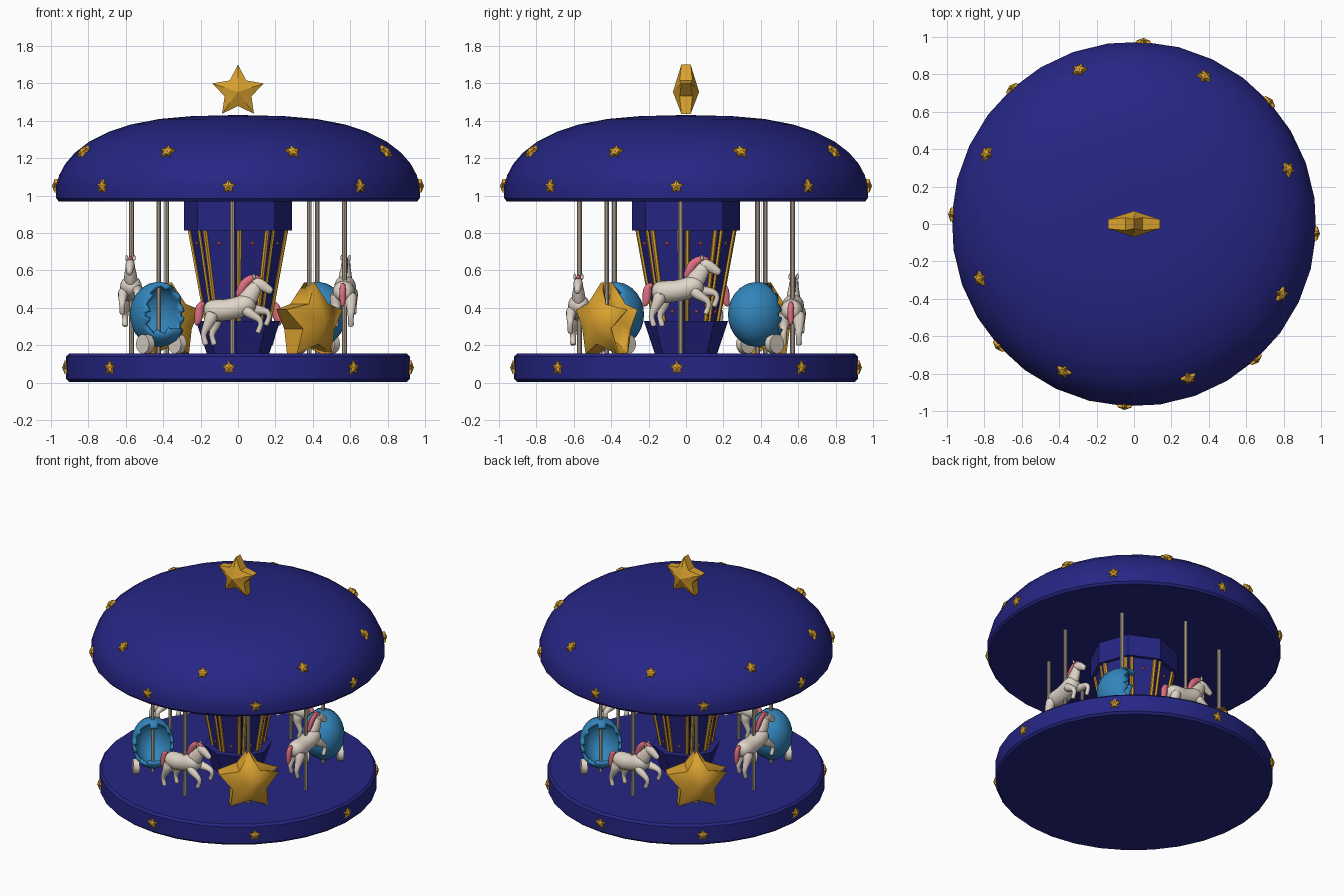
import bpy, bmesh, math
from mathutils import Vector, Matrix

if "Cube" in bpy.data.objects:
    bpy.data.objects.remove(bpy.data.objects["Cube"])

TURN = math.radians(-3)          # whole ride is turned slightly
EIGHTH = math.pi / 4


def material(name, rgb):
    m = bpy.data.materials.new(name)
    m.diffuse_color = (*rgb, 1)
    m.use_nodes = True
    m.node_tree.nodes["Principled BSDF"].inputs["Base Color"].default_value = m.diffuse_color
    return m


NAVY = material("navy", (0.019, 0.019, 0.235))
GOLD = material("gold", (0.70, 0.36, 0.028))
BLUE = material("sky blue", (0.032, 0.235, 0.50))
CREAM = material("cream", (0.74, 0.66, 0.57))
TAN = material("pole tan", (0.58, 0.49, 0.40))
PINK = material("pink", (0.75, 0.16, 0.22))


def finish(name, bm, mat, matrix=Matrix(), angle=35, subsurf=0, thick=0):
    bmesh.ops.recalc_face_normals(bm, faces=bm.faces)
    me = bpy.data.meshes.new(name)
    bm.to_mesh(me)
    bm.free()
    me.materials.append(mat)
    me.polygons.foreach_set("use_smooth", [True] * len(me.polygons))
    me.set_sharp_from_angle(angle=math.radians(angle))
    ob = bpy.data.objects.new(name, me)
    ob.matrix_world = matrix
    bpy.context.collection.objects.link(ob)
    if thick:
        s = ob.modifiers.new("shell", 'SOLIDIFY')
        s.thickness = thick
    if subsurf:
        s = ob.modifiers.new("smooth", 'SUBSURF')
        s.levels = s.render_levels = subsurf
    return ob


def lathe(bm, profile, n):
    """Turn (radius, height) points around z, with closed ends."""
    rings = [[bm.verts.new((r * math.cos(2 * math.pi * i / n + TURN),
                            r * math.sin(2 * math.pi * i / n + TURN), z))
              for i in range(n)] for r, z in profile]
    for a, b in zip(rings, rings[1:]):
        for i in range(n):
            j = (i + 1) % n
            bm.faces.new((a[i], a[j], b[j], b[i]))
    bm.faces.new(rings[0])
    bm.faces.new(rings[-1])


def tube(bm, pts, n=8, wide=1.0):
    """Sweep rings through (x, y, z, radius) points."""
    rings = []
    for k, (x, y, z, r) in enumerate(pts):
        a, b = pts[max(k - 1, 0)], pts[min(k + 1, len(pts) - 1)]
        t = (Vector(b[:3]) - Vector(a[:3])).normalized()
        side = Vector((0, 1, 0))
        side = (side - t * side.dot(t)).normalized()
        up = t.cross(side)
        rings.append([bm.verts.new(Vector((x, y, z)) + side * (r * wide * math.cos(2 * math.pi * i / n))
                                   + up * (r * math.sin(2 * math.pi * i / n))) for i in range(n)])
    for a, b in zip(rings, rings[1:]):
        for i in range(n):
            j = (i + 1) % n
            bm.faces.new((a[i], a[j], b[j], b[i]))
    bm.faces.new(rings[0])
    bm.faces.new(rings[-1])


def star(name, size, tip, notch, mid, matrix, opening=(), thick=0, ratio=0.52):
    """Puffy five-pointed star facing local x; rim faces in opening stay open."""
    bm = bmesh.new()
    sides = []
    for s in (1, -1):
        ring = []
        for i in range(10):
            a = math.pi / 2 - i * math.pi / 5
            r, t = (size, tip) if i % 2 == 0 else (size * ratio, notch)
            ring.append(bm.verts.new((s * t, r * math.cos(a), r * math.sin(a))))
        c = bm.verts.new((s * mid, 0, 0))
        for i in range(10):
            bm.faces.new((ring[i], ring[(i + 1) % 10], c))
        sides.append(ring)
    f, b = sides
    for i in range(10):
        if i not in opening:
            j = (i + 1) % 10
            bm.faces.new((f[i], f[j], b[j], b[i]))
    return finish(name, bm, GOLD, matrix, 25, thick=thick)


def polar(r, a, z, tilt=0):
    return (Matrix.Translation((r * math.cos(a), r * math.sin(a), z))
            @ Matrix.Rotation(a, 4, 'Z') @ Matrix.Rotation(-tilt, 4, 'Y'))


# Platform and domed roof
bm = bmesh.new()
lathe(bm, [(.905, 0.005), (.92, .02), (.92, .14), (.905, .155)], 32)
finish("platform", bm, NAVY)
bm = bmesh.new()
lathe(bm, [(.96, .97), (.973, .985), (.975, 1.05), (.957, 1.11), (.925, 1.17), (.873, 1.23),
           (.795, 1.29), (.695, 1.34), (.575, 1.38), (.42, 1.41), (.25, 1.425), (.05, 1.43)], 32)
finish("roof", bm, NAVY)

# Central column: foot, shaft and crown, all eight-sided
for name, prof in (("column_foot", [(.165, .15), (.225, .33)]),
                   ("column_shaft", [(.175, .33), (.265, .815)]),
                   ("column_crown", [(.29, .815), (.29, .972)])):
    bm = bmesh.new()
    lathe(bm, prof, 8)
    finish(name, bm, NAVY, angle=20)

# Paired gold strips along the column corners, pink bulbs on its faces
bars, bulbs = bmesh.new(), bmesh.new()
for k in range(8):
    def corner(r, i):
        a = TURN + i * EIGHTH
        return Vector((r * math.cos(a), r * math.sin(a), 0))
    for d in (-1, 1):
        lo = corner(.175, k).lerp(corner(.175, k + d), .11)
        hi = corner(.265, k).lerp(corner(.265, k + d), .11)
        tube(bars, [(lo.x, lo.y, .33, .012), (hi.x, hi.y, .815, .013)], 6)
    for z in (.38, .745):
        r = (.175 + (z - .33) / .485 * .09) * math.cos(EIGHTH / 2)
        bmesh.ops.create_icosphere(bulbs, subdivisions=1, radius=.012,
                                   matrix=polar(r, TURN + (k + .5) * EIGHTH, z))
finish("column_strips", bars, GOLD)
finish("column_bulbs", bulbs, PINK)

# Small stars on platform and roof, big star on top
for k in range(8):
    a = TURN + k * EIGHTH
    star("platform_star", .04, .009, .012, .024, polar(.918, a, .08))
    star("roof_rim_star", .04, .009, .012, .024, polar(.972, a, 1.05))
    star("roof_upper_star", .042, .009, .012, .024,
         polar(.875, a + EIGHTH / 2, 1.235, math.radians(42)))
star("top_star", .145, .025, .034, .07, polar(0, math.pi / 2, 1.555))


# Horse, facing local x, with mane and tail
def horse(matrix):
    bm = bmesh.new()
    tube(bm, [(-.155, 0, .39, .025), (-.135, 0, .388, .055), (-.09, 0, .386, .066), (-.03, 0, .388, .061),
              (.03, 0, .402, .062), (.075, 0, .418, .064), (.108, 0, .432, .048), (.12, 0, .437, .02)], 10)
    tube(bm, [(.06, 0, .42, .06), (.095, 0, .465, .05), (.12, 0, .505, .04), (.135, 0, .54, .03)], 10, .75)
    tube(bm, [(.105, 0, .535, .02), (.122, 0, .535, .034), (.155, 0, .523, .034),
              (.185, 0, .503, .025), (.207, 0, .488, .022), (.214, 0, .484, .012)], 10, .8)
    for s in (1, -1):
        tube(bm, [(.12, s * .018, .55, .011), (.117, s * .02, .57, .010), (.112, s * .021, .585, .003)], 6)
        # front legs raised, hind legs kicking back
        u = .02 * s
        tube(bm, [(.06, s * .035, .40, .038), (.12 + u, s * .042, .375 + u * .6, .028),
                  (.168 + u, s * .042, .362 + u, .021), (.178 + u, s * .042, .335 + u, .017),
                  (.165 + u, s * .042, .305 + u, .014), (.155 + u, s * .042, .283 + u, .019)], 8)
        tube(bm, [(-.10, s * .035, .385, .046), (-.10 + u, s * .042, .325, .034),
                  (-.125 + u, s * .042, .28, .021), (-.135 + u, s * .042, .255, .018),
                  (-.125 + u, s * .042, .225, .015), (-.118 + u, s * .042, .197, .021)], 8)
    finish("horse", bm, CREAM, matrix, 60, 1)
    bm = bmesh.new()
    tube(bm, [(.025, 0, .455, .012), (.04, 0, .49, .025), (.062, 0, .53, .027), (.092, 0, .557, .025),
              (.13, 0, .565, .018), (.158, 0, .55, .008)], 8, .65)
    finish("mane", bm, PINK, matrix, 60, 1)
    bm = bmesh.new()
    tube(bm, [(-.145, 0, .42, .012), (-.165, 0, .425, .02), (-.18, 0, .395, .027), (-.178, 0, .355, .026),
              (-.187, 0, .325, .02), (-.195, 0, .305, .007)], 8, .75)
    finish("tail", bm, PINK, matrix, 60, 1)


# Round carriage, open at the front, with a wheel on each side
def carriage(matrix):
    bm = bmesh.new()
    bmesh.ops.create_uvsphere(bm, u_segments=24, v_segments=16, radius=1)
    bmesh.ops.rotate(bm, verts=bm.verts, matrix=Matrix.Rotation(math.pi / 2, 3, 'X'))
    bmesh.ops.transform(bm, verts=bm.verts, matrix=Matrix.Translation((0, 0, .365))
                        @ Matrix.Diagonal((.17, .14, .175, 1)))
    gone = [f for f in bm.faces if f.calc_center_median().x > .045 and .27 < f.calc_center_median().z < .52]
    bmesh.ops.delete(bm, geom=gone, context='FACES')
    finish("round_carriage", bm, BLUE, matrix, 50, thick=.02)
    bm = bmesh.new()
    for s in (1, -1):
        bmesh.ops.create_cone(bm, cap_ends=True, segments=16, radius1=.052, radius2=.052, depth=.04,
                              matrix=Matrix.Translation((.02, s * .115, .207))
                              @ Matrix.Rotation(math.pi / 2, 4, 'X'))
    finish("carriage_wheels", bm, CREAM, matrix)


# Riders and poles around the ring, all travelling counter-clockwise
poles = bmesh.new()
for k in range(8):
    a = TURN + k * EIGHTH
    x, y = .57 * math.cos(a), .57 * math.sin(a)
    tube(poles, [(x, y, .15, .013), (x, y, .975, .013)], 10)
    facing = Matrix.Rotation(a + math.pi / 2, 4, 'Z')
    if k % 2 == 0:
        lift = .1 if k % 4 == 0 else 0
        horse(Matrix.Translation((x, y, lift)) @ facing)
    elif k % 4 == 1:
        carriage(Matrix.Translation((x, y, 0)) @ facing)
    else:
        star("star_carriage", .212, .04, .075, .125, polar(.57, a, .325),
             opening=(0, 1, 2, 3), thick=.014, ratio=.56)
finish("poles", poles, TAN)
